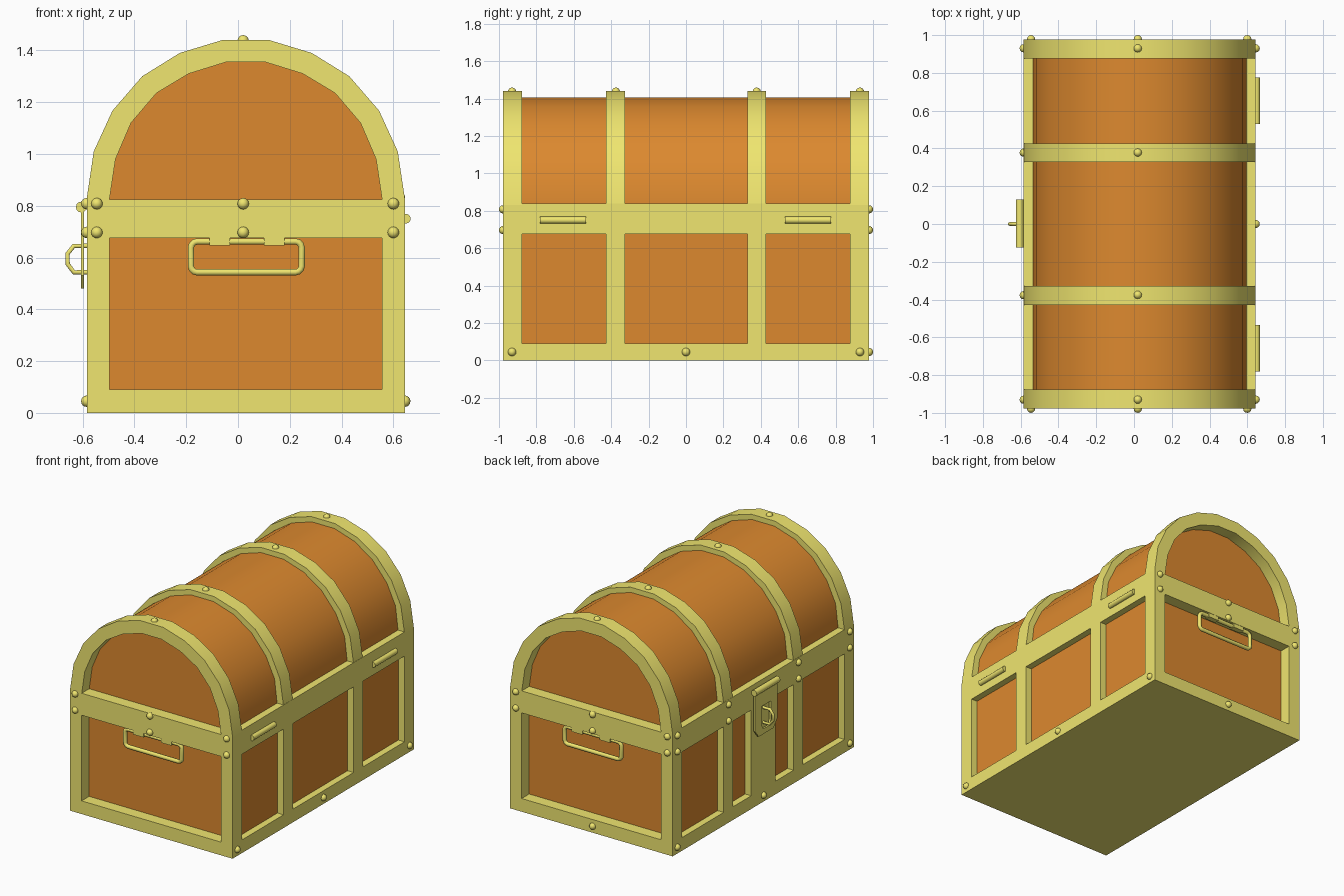
import bpy, bmesh, math
from mathutils import Matrix, Vector

if "Cube" in bpy.data.objects:
    bpy.data.objects.remove(bpy.data.objects["Cube"])

CX, HX, HY = 0.03, 0.614, 0.978      # chest centre in x, half width, half length


def material(name, rgb):
    m = bpy.data.materials.new(name)
    m.diffuse_color = (*rgb, 1)
    m.use_nodes = True
    m.node_tree.nodes["Principled BSDF"].inputs["Base Color"].default_value = m.diffuse_color
    return m


WOOD = material("wood", (0.72, 0.25, 0.028))
BRASS = material("brass", (0.87, 0.79, 0.16))


def finish(name, bm, mat, smooth=None):
    bmesh.ops.recalc_face_normals(bm, faces=bm.faces[:])
    me = bpy.data.meshes.new(name)
    bm.to_mesh(me)
    bm.free()
    ob = bpy.data.objects.new(name, me)
    bpy.context.collection.objects.link(ob)
    me.materials.append(mat)
    if smooth:
        bpy.ops.object.select_all(action='DESELECT')
        ob.select_set(True)
        bpy.context.view_layer.objects.active = ob
        bpy.ops.object.shade_smooth_by_angle(angle=math.radians(smooth))
    return ob


def box(name, x0, x1, y0, y1, z0, z1, mat=BRASS):
    bm = bmesh.new()
    m = Matrix.Translation(((x0 + x1) / 2, (y0 + y1) / 2, (z0 + z1) / 2)) @ \
        Matrix.Diagonal((x1 - x0, y1 - y0, z1 - z0, 1))
    bmesh.ops.create_cube(bm, size=1, matrix=m)
    return finish(name, bm, mat)


def extrude(name, faces, vec, mat, smooth=None):
    """Extrude a flat set of polygons along vec."""
    bm = bmesh.new()
    for pts in faces:
        bm.faces.new([bm.verts.new(p) for p in pts])
    bmesh.ops.remove_doubles(bm, verts=bm.verts[:], dist=1e-5)
    r = bmesh.ops.extrude_face_region(bm, geom=bm.faces[:], use_keep_orig=True)
    bmesh.ops.translate(bm, vec=vec, verts=[v for v in r["geom"] if isinstance(v, bmesh.types.BMVert)])
    return finish(name, bm, mat, smooth)


def strip(outer, inner, closed):
    """Quads between two matching outlines."""
    n = len(outer)
    return [(outer[i], outer[(i + 1) % n], inner[(i + 1) % n], inner[i])
            for i in range(n if closed else n - 1)]


def rod(name, x, z, y0, y1, r):
    bm = bmesh.new()
    m = Matrix.Translation((x, (y0 + y1) / 2, z)) @ Matrix.Rotation(math.pi / 2, 4, 'X')
    bmesh.ops.create_cone(bm, cap_ends=True, segments=12, radius1=r, radius2=r, depth=y1 - y0, matrix=m)
    return finish(name, bm, BRASS, 40)


def tube(name, pts, r, closed):
    cu = bpy.data.curves.new(name, 'CURVE')
    cu.dimensions = '3D'
    cu.bevel_depth, cu.bevel_resolution, cu.use_fill_caps = r, 1, True
    sp = cu.splines.new('POLY')
    sp.points.add(len(pts) - 1)
    for p, co in zip(sp.points, pts):
        p.co = (*co, 1)
    sp.use_cyclic_u = closed
    ob = bpy.data.objects.new(name, cu)
    bpy.context.collection.objects.link(ob)
    cu.materials.append(BRASS)


def arch(half, y):
    """Mirror a half profile into a full arch at the given y."""
    return [(CX - x, y, z) for x, z in half] + [(CX + x, y, z) for x, z in reversed(half)]


# Wooden core and barrel lid
PX, PY = 0.568, 0.897
box("wood_body", CX - PX, CX + PX, -PY, PY, 0.02, 0.8, WOOD)
LID = [(0.565, 0.79), (0.565, 0.84), (0.546, 1.0), (0.48, 1.14), (0.373, 1.267), (0.238, 1.357), (0.085, 1.405)]
extrude("wood_lid", [arch(LID, -PY)], (0, 2 * PY, 0), WOOD, 35)

# Brass hoops over the lid
OUT = [(HX, 0.83), (0.587, 1.01), (0.515, 1.167), (0.40, 1.30), (0.255, 1.39), (0.09, 1.44)]
INN = [(0.527, 0.82), (0.503, 0.98), (0.443, 1.12), (0.345, 1.235), (0.22, 1.31), (0.075, 1.355)]
BANDS = [(-HY, -0.877), (-0.428, -0.327), (0.328, 0.427), (0.877, HY)]
for y0, y1 in BANDS:
    extrude("lid_hoop", strip(arch(OUT, y0), arch(INN, y0), False), (0, y1 - y0, 0), BRASS, 35)

# Bottom plate, corner posts, rails and side bands
box("bottom_plate", CX - 0.6, CX + 0.6, -0.96, 0.96, 0, 0.03)
for s in (-1, 1):
    xo, xi = sorted((CX + s * HX, CX + s * (PX - 0.02)))
    px0, px1 = sorted((CX + s * HX, CX + s * 0.527))
    for i, (y0, y1) in enumerate(BANDS):
        if i in (0, 3):
            box("corner_post", px0, px1, y0, y1, 0, 0.83)
        else:
            box("side_band", xo, xi, y0, y1, 0.09, 0.675)
    for z0, z1 in ((0, 0.09), (0.675, 0.84)):
        box("side_rail", xo, xi, -0.877, 0.877, z0, z1)
    for z0, z1 in ((0, 0.09), (0.675, 0.825)):
        y0, y1 = sorted((s * HY, s * 0.877))
        box("end_rail", CX - 0.527, CX + 0.527, y0, y1, z0, z1)

# Handles hanging from the end rails
for s in (-1, 1):
    y = s * 0.957
    pts = []
    for k, (cx, cz) in enumerate(((0.222, 0.638), (-0.158, 0.638), (-0.158, 0.567), (0.222, 0.567))):
        for j in range(4):
            a = math.pi / 2 * (k + j / 3)
            pts.append((cx + 0.024 * math.cos(a), y, cz + 0.024 * math.sin(a)))
    tube("end_handle", pts, 0.014, True)
    for x in (-0.07, 0.14):
        box("handle_bracket", x - 0.04, x + 0.04, y - 0.019, y + 0.019, 0.647, 0.68)

# Hinge barrels on the back side
for y0, y1 in ((-0.78, -0.535), (0.53, 0.775)):
    rod("lid_hinge", CX + HX + 0.004, 0.75, y0, y1, 0.019)

# Lock: backing plate, hasp with slot, hasp hinge and staple
LX = CX - HX
box("lock_plate", LX, LX + 0.05, -0.13, 0.13, 0.09, 0.675)
rod("hasp_hinge", LX - 0.021, 0.795, -0.125, 0.13, 0.021)
ho = [(-.12, .8), (.12, .8), (.12, .53), (.08, .48), (-.08, .48), (-.12, .53)]
hi = [(-.05, .675), (.05, .675), (.05, .55), (.03, .515), (-.03, .515), (-.05, .55)]
to3 = lambda ps: [(LX - 0.022, y, z) for y, z in ps]
extrude("hasp", strip(to3(ho), to3(hi), True), (0.012, 0, 0), BRASS)
tube("lock_staple", [(LX + 0.01, 0, 0.645), (-0.634, 0, 0.645), (-0.658, 0, 0.615),
                     (-0.658, 0, 0.575), (-0.634, 0, 0.543), (LX + 0.01, 0, 0.543)], 0.01, False)

# Round rivets
rivets = [(0.02, y, 1.437) for y in (-0.93, -0.375, 0.378, 0.93)]
rivets += [(x, s * HY, z) for s in (-1, 1) for x in (-0.545, 0.02, 0.6) for z in (0.697, 0.808)]
rivets += [(0.02, HY, 0.045)]
rivets += [(CX + s * HX, y, 0.045) for s in (-1, 1) for y in (-0.93, 0, 0.93)]
rivets += [(LX, y, z) for y in (-0.93, -0.377, 0.378, 0.93) for z in (0.697, 0.808)]
bm = bmesh.new()
for p in rivets:
    bmesh.ops.create_uvsphere(bm, u_segments=12, v_segments=8, radius=0.022, matrix=Matrix.Translation(p))
finish("rivets", bm, BRASS, 60)
